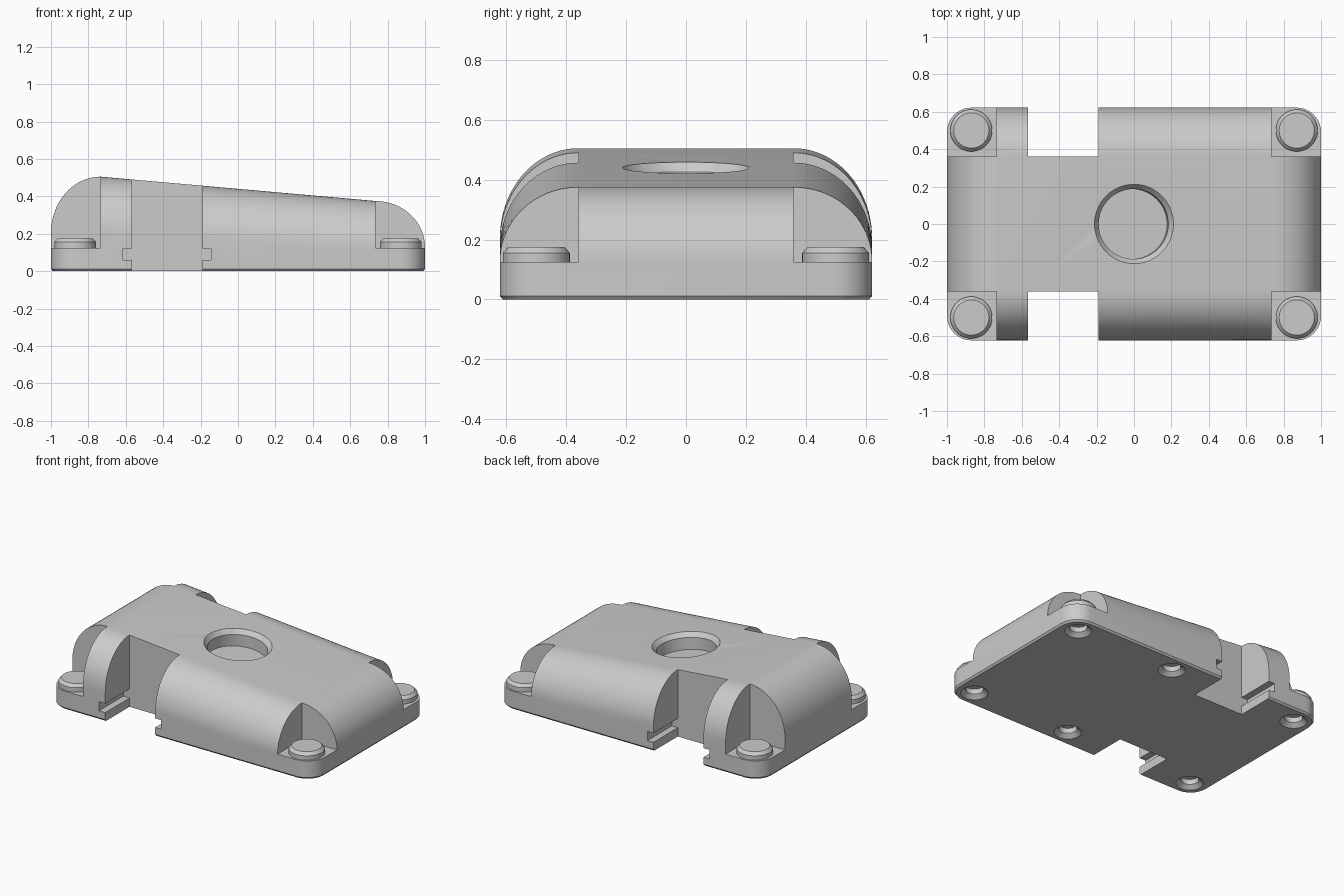
import bpy, bmesh, math
from mathutils import Matrix

if "Cube" in bpy.data.objects:
    bpy.data.objects.remove(bpy.data.objects["Cube"])

LX, LY = 1.0, 0.622          # half length / half width
IX, IY = 0.735, 0.36         # where the rounded ends / flanks begin
SLOPE = (0.375 - 0.505) / (2 * IX)
TILT = math.atan(-SLOPE)


def top_z(x):
    return 0.44 + SLOPE * x


def side_z(x):
    return max(0.127, 0.158 - 0.063 * x)


def loft(name, rings):
    """Closed solid through rings of equal point count."""
    bm = bmesh.new()
    vs = [[bm.verts.new(p) for p in ring] for ring in rings]
    n = len(vs[0])
    for a, b in zip(vs, vs[1:]):
        for i in range(n):
            j = (i + 1) % n
            bm.faces.new((a[i], a[j], b[j], b[i]))
    bm.faces.new(vs[0])
    bm.faces.new(vs[-1])
    bmesh.ops.recalc_face_normals(bm, faces=bm.faces)
    me = bpy.data.meshes.new(name)
    bm.to_mesh(me)
    bm.free()
    ob = bpy.data.objects.new(name, me)
    bpy.context.collection.objects.link(ob)
    return ob


def box(x0, x1, y0, y1, z0, z1):
    return loft("cutter", [[(x0, y0, z), (x1, y0, z), (x1, y1, z), (x0, y1, z)]
                           for z in (z0, z1)])


def turned(name, x, y, z, profile, tilt=0.0, n=48):
    """Round part from (radius, height) pairs."""
    ob = loft(name, [[(r * math.cos(i * math.tau / n), r * math.sin(i * math.tau / n), h)
                      for i in range(n)] for r, h in profile])
    ob.data.transform(Matrix.Translation((x, y, z)) @ Matrix.Rotation(tilt, 4, 'Y'))
    return ob


def rounded_rect(inset, z, r=0.13, n=10):
    pts = []
    for k, (sx, sy) in enumerate(((1, 1), (-1, 1), (-1, -1), (1, -1))):
        for i in range(n + 1):
            a = (k + i / n) * math.pi / 2
            pts.append((sx * (LX - r) + (r - inset) * math.cos(a),
                        sy * (LY - r) + (r - inset) * math.sin(a), z))
    return pts


def combine(body, other, op):
    mod = body.modifiers.new(op, 'BOOLEAN')
    mod.operation, mod.solver, mod.object = op, 'EXACT', other
    bpy.context.view_layer.objects.active = body
    bpy.ops.object.modifier_apply(modifier=mod.name)
    bpy.data.objects.remove(other, do_unlink=True)


def cut(other):
    combine(body, other, 'DIFFERENCE')


# rounded block with a small chamfer at the bottom edge
body = loft("wedge_housing", [rounded_rect(0.01, 0), rounded_rect(0, 0.012),
                              rounded_rect(0, 0.7)])

# sloping top with rounded ends
N = 20
prof = [(-1.2, side_z(-IX))]
for s in (-1, 1):
    zt, zb = top_z(s * IX), side_z(s * IX)
    arc = [(s * (IX + (LX - IX) * math.cos(a)), zb + (zt - zb) * math.sin(a))
           for a in (i / N * math.pi / 2 for i in range(N + 1))]
    prof += arc if s < 0 else arc[::-1]
prof += [(1.2, side_z(IX)), (1.2, 1), (-1.2, 1)]
cut(loft("cutter", [[(x, y, z) for x, z in prof] for y in (-1, 1)]))

# rounded long flanks following the slope
for s in (-1, 1):
    rings = []
    for x in (-1.1, 0.5, 1.1):
        zt, zb = top_z(x), side_z(x)
        ring = [(x, s, 1), (x, s * IY, 1)]
        for i in range(N + 1):
            a = i / N * math.pi / 2
            ring.append((x, s * (IY + (LY - IY) * math.sin(a)), zb + (zt - zb) * math.cos(a)))
        rings.append(ring + [(x, s, zb)])
    cut(loft("cutter", rings))

# corner pockets, with the screw recesses underneath
recess = [(0.095, -0.01), (0.085, 0), (0.056, 0.025), (0.056, 0.06)]
for sy in (-1, 1):
    ya, yb = sorted((sy * IY, sy * 0.9))
    for sx in (-1, 1):
        xa, xb = sorted((sx * IX, sx * 1.3))
        cut(box(xa, xb, ya, yb, 0.125, 1.2))
    # through slot with side grooves
    cut(box(-0.568, -0.19, ya, yb, -0.2, 1.1))
    cut(box(-0.615, -0.145, ya, yb, 0.06, 0.122))
    for x in (-0.87, 0.115, 0.87):
        cut(turned("cutter", x, sy * 0.5, 0, recess))

# central round recess, square to the sloping top
cut(turned("cutter", 0, 0, top_z(0),
           [(0.187, -0.11), (0.187, -0.03), (0.212, 0), (0.23, 0.022)], TILT, 64))

# raised corner pads
for sx in (-1, 1):
    for sy in (-1, 1):
        combine(body, turned("corner_pad", sx * 0.87, sy * 0.5, 0,
                             [(0.112, 0.11), (0.112, 0.155), (0.094, 0.175)]), 'UNION')

bpy.ops.object.select_all(action='DESELECT')
body.select_set(True)
bpy.context.view_layer.objects.active = body
bpy.ops.object.shade_smooth_by_angle(angle=math.radians(25))
